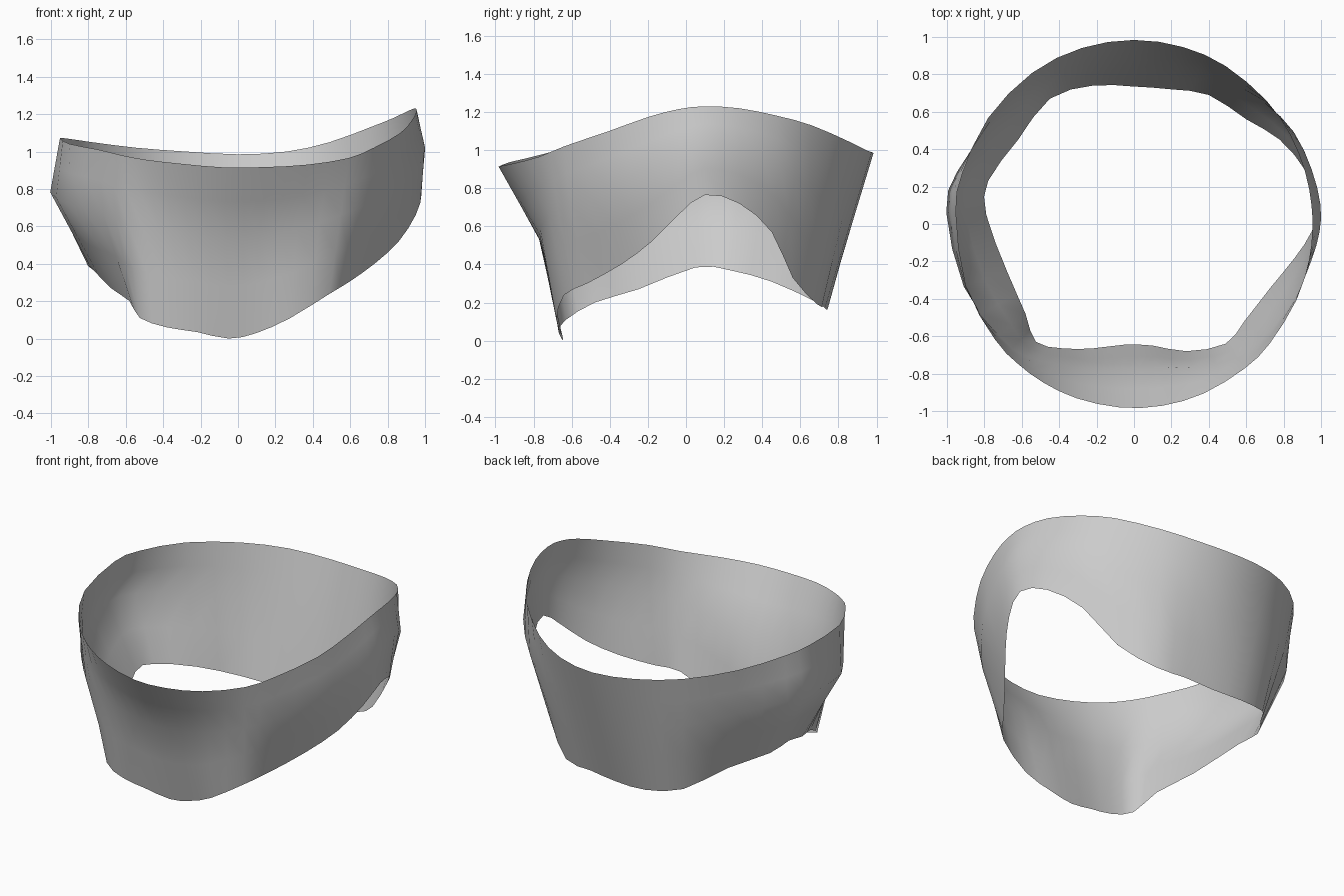
import bpy
import bmesh
import math
from mathutils import Vector

# Remove the default object
default_cube = bpy.data.objects.get("Cube")
if default_cube:
    bpy.data.objects.remove(default_cube, do_unlink=True)

# Stations run anticlockwise, starting on the left side (+x).
# Lower rim: x, y, z
LOWER_RIM = [
    (.98, .1, .765), (.92, .28, .72), (.78, .45, .57), (.6, .56, .33),
    (.4, .69, .19), (.2, .72, .18), (0, .735, .165), (-.22, .74, .17),
    (-.45, .67, .21), (-.62, .45, .31), (-.78, .23, .37), (-.79, .05, .385),
    (-.68, -.25, .27), (-.58, -.48, .2), (-.525, -.63, .11),
    (-.38, -.665, .06), (-.22, -.665, .035), (-.05, -.645, 0),
    (.1, -.65, .03), (.28, -.68, .11), (.49, -.64, .24), (.59, -.52, .3),
    (.73, -.34, .4), (.86, -.18, .52), (.95, -.04, .66),
]
# Upper rim height at each station
UPPER_Z = [1.23, 1.22, 1.18, 1.13, 1.05, 1.0, .985, 1.0, 1.02, 1.05, 1.07,
           1.07, 1.04, 1.01, .98, .955, .935, .915, .917, .93, .965, 1.02,
           1.1, 1.175, 1.215]
# Outward bulge of the wall at each station
BULGE = [.035, .035, .05, .045, .01, 0, 0, 0, .01, .04, .09,
         .12, .11, .06, .01, -.03, -.05, -.07, -.07, -.05, 0, .03,
         .05, .045, .04]

ROWS = (0, .2, .42, .7, 1)   # wall rows, from upper to lower rim
BULGE_ROW = .42              # row where the bulge peaks
STEPS = 2                    # segments between stations


def catmull_rom(p0, p1, p2, p3, t):
    """Smooth curve between p1 and p2."""
    return 0.5 * (2 * p1 + (p2 - p0) * t
                  + (2 * p0 - 5 * p1 + 4 * p2 - p3) * t ** 2
                  + (3 * p1 - p0 - 3 * p2 + p3) * t ** 3)


def wall_rib(index):
    """Points down the wall at one station."""
    lower = Vector(LOWER_RIM[index])
    angle = math.atan2(lower.y, lower.x)
    outward = Vector((math.cos(angle), math.sin(angle), 0))
    upper = outward * (.969 - .015 * math.cos(2 * angle))
    upper.z = UPPER_Z[index]
    rib = []
    for row in ROWS:
        if row <= BULGE_ROW:
            weight = row / BULGE_ROW
        else:
            weight = (1 - row) / (1 - BULGE_ROW)
        rib.append(upper.lerp(lower, row) + outward * BULGE[index] * weight)
    return rib


def build_band(name):
    """Thin open band lofted through all ribs."""
    ribs = [wall_rib(i) for i in range(len(LOWER_RIM))]
    count = len(ribs)
    bm = bmesh.new()
    columns = []
    for i in range(count):
        around = [ribs[(i + k) % count] for k in (-1, 0, 1, 2)]
        for step in range(STEPS):
            columns.append([bm.verts.new(catmull_rom(*points, step / STEPS))
                            for points in zip(*around)])
    for i, column in enumerate(columns):
        following = columns[(i + 1) % len(columns)]
        for r in range(len(ROWS) - 1):
            face = bm.faces.new((column[r], column[r + 1],
                                 following[r + 1], following[r]))
            face.smooth = True
    mesh = bpy.data.meshes.new(name)
    bm.to_mesh(mesh)
    bm.free()
    band = bpy.data.objects.new(name, mesh)
    bpy.context.collection.objects.link(band)
    return band


# Single plain grey material
grey = bpy.data.materials.new("plain_grey")
grey.use_nodes = True
colour = (.6, .6, .6, 1)
grey.diffuse_color = colour
grey.node_tree.nodes["Principled BSDF"].inputs["Base Color"].default_value = colour

# Curved band
curved_band = build_band("curved_band")
curved_band.data.materials.append(grey)
